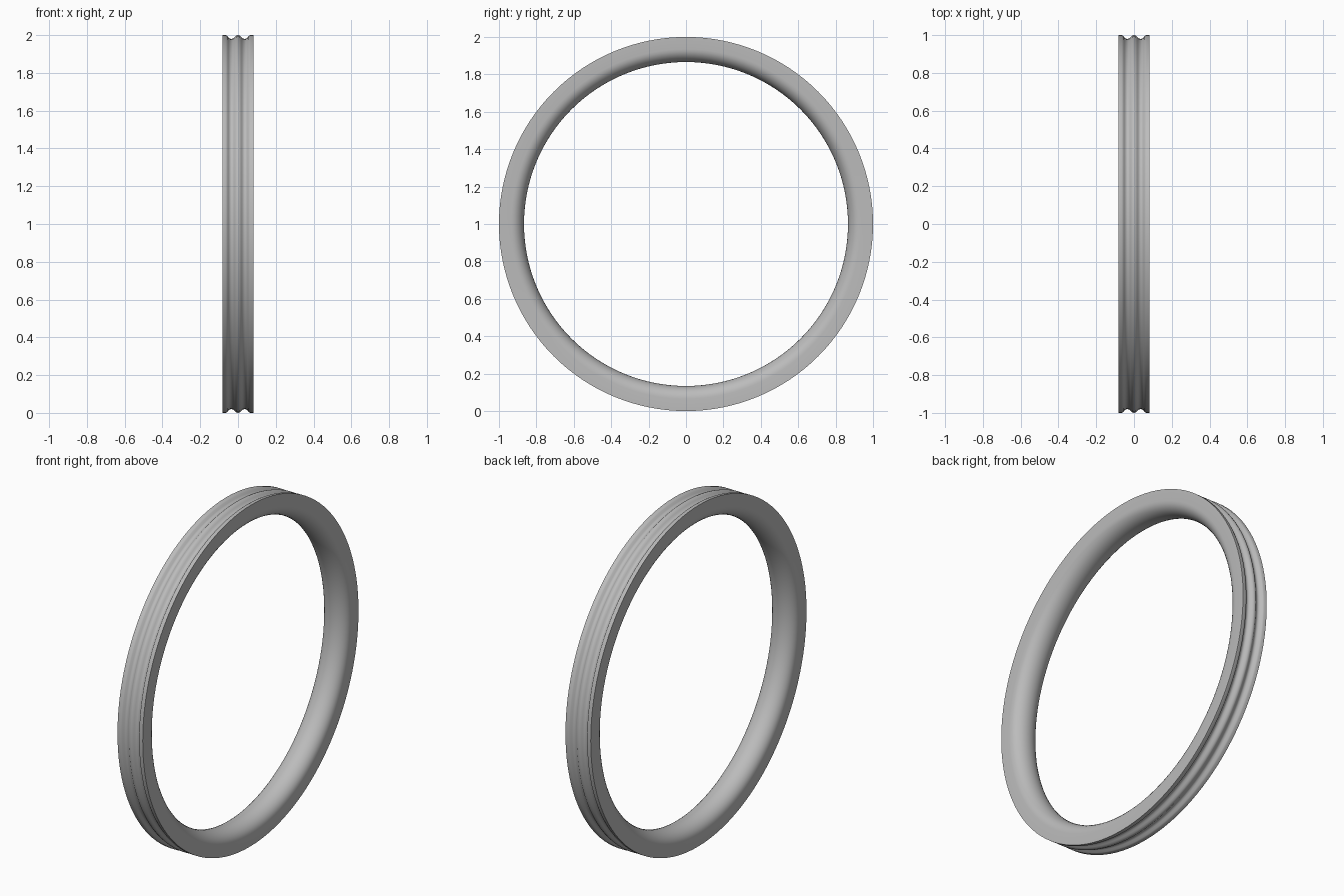
import bpy
import bmesh
import math
from mathutils import Matrix, Vector

cube = bpy.data.objects.get("Cube")
if cube:
    bpy.data.objects.remove(cube, do_unlink=True)

SEGMENTS = 128
HALF_WIDTH = 0.082
SHOULDER = 0.935     # radius where the flat sides start to round inwards
INNER = 0.866

grey = bpy.data.materials.new("plain_grey")
grey.use_nodes = True
colour = (0.5, 0.5, 0.5, 1)
grey.diffuse_color = colour
grey.node_tree.nodes["Principled BSDF"].inputs["Base Color"].default_value = colour


def ring_profile():
    """Closed (x, radius) section: twin-grooved rim, flat sides, round bore."""
    # Outer rim: flat lips, two grooves and a rounded middle ridge
    half = [(HALF_WIDTH, 1.0), (0.064, 1.0), (0.056, 0.996), (0.049, 0.986),
            (0.041, 0.981), (0.033, 0.980), (0.025, 0.983), (0.018, 0.990),
            (0.010, 0.997)]
    rim = [(-x, r) for x, r in half] + [(0, 1.0)] + half[::-1]
    # Bore: half ellipse from one side to the other
    steps = 16
    bore = [(HALF_WIDTH * math.cos(math.pi * i / steps),
             SHOULDER - (SHOULDER - INNER) * math.sin(math.pi * i / steps))
            for i in range(steps + 1)]
    return rim + bore


# Spin the section around the x axis
bm = bmesh.new()
verts = [bm.verts.new((x, 0, r)) for x, r in ring_profile()]
edges = [bm.edges.new((v, verts[(i + 1) % len(verts)])) for i, v in enumerate(verts)]
bmesh.ops.spin(bm, geom=verts + edges, cent=(0, 0, 0), axis=(1, 0, 0),
               angle=math.tau, steps=SEGMENTS, use_merge=True)
bmesh.ops.remove_doubles(bm, verts=bm.verts, dist=1e-5)
bmesh.ops.recalc_face_normals(bm, faces=bm.faces)
bmesh.ops.transform(bm, matrix=Matrix.Translation(Vector((0, 0, 1))), verts=bm.verts)

mesh = bpy.data.meshes.new("grooved_ring")
bm.to_mesh(mesh)
bm.free()
mesh.materials.append(grey)
ring = bpy.data.objects.new("grooved_ring", mesh)
bpy.context.collection.objects.link(ring)

# Smooth curves, sharp lip edges
bpy.context.view_layer.objects.active = ring
ring.select_set(True)
bpy.ops.object.shade_smooth_by_angle(angle=math.radians(35))
